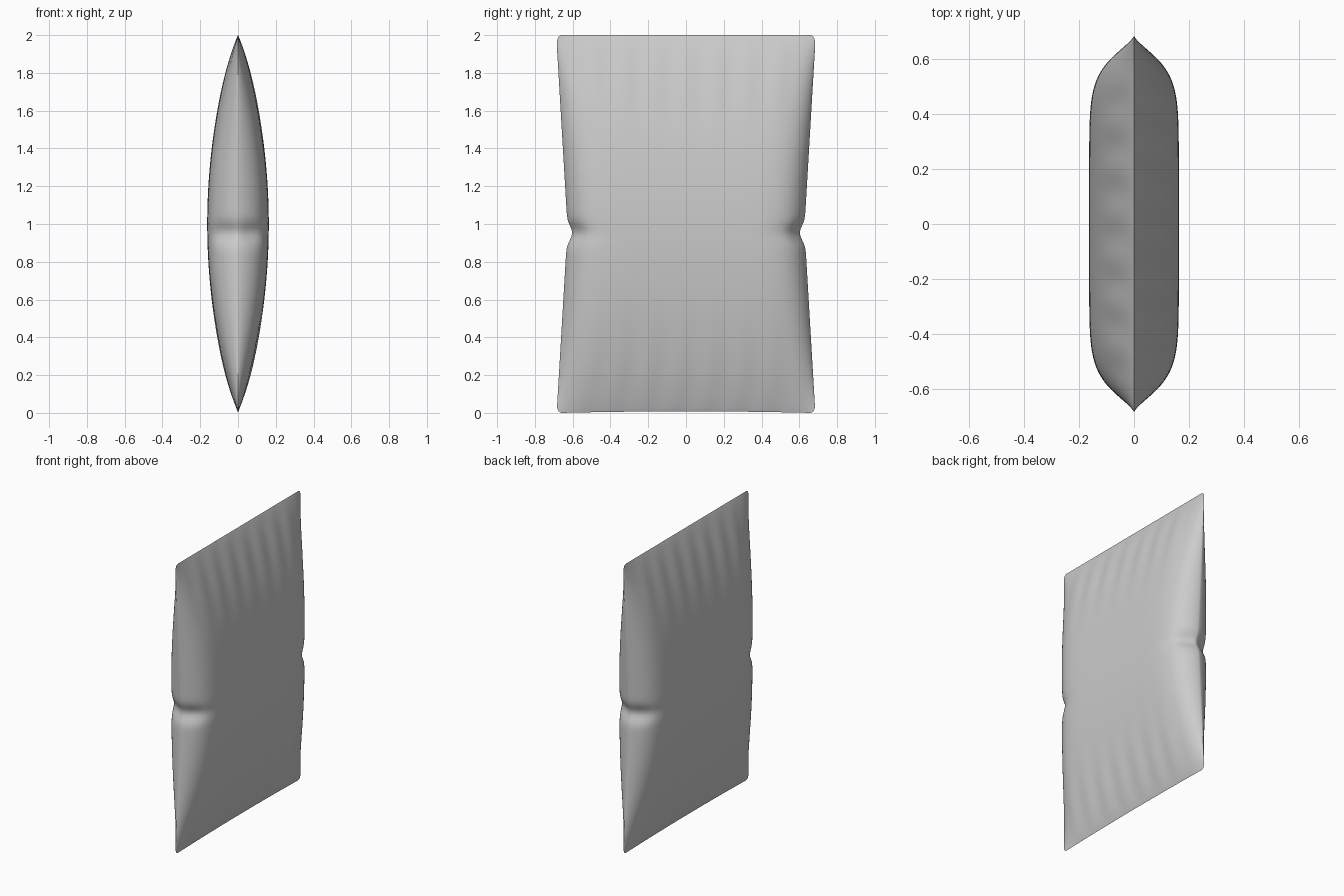
import bpy, bmesh, math

if "Cube" in bpy.data.objects:
    bpy.data.objects.remove(bpy.data.objects["Cube"])

NU, NV = 96, 120      # divisions across the width and up the height


def half_width(z, side):
    # Waisted outline with rounded corners and a pinch on each side seam
    t = abs(z - 0.98)
    w = 0.624 + 0.056 * min(t / 0.95, 1.0)
    w -= 0.026 * math.exp(-((z - 0.95) / 0.05) ** 2)
    r = 0.04
    d = min(z, 2 - z)
    if d < r:
        w -= 0.022 * (1 - math.sqrt(max(0, 1 - ((r - d) / r) ** 2)))
    return w + 0.003


def thickness(s, z, side):
    # Inflated lens profile up the height, flat-topped profile across the width
    t = z - 1
    lens = max(0, 1 - t * t) ** 0.92
    across = max(0, 1 - abs(s) ** 8) ** 0.7
    x = 0.163 * lens * across
    # Gathers running in from the top and bottom seams
    fade = math.exp(-((1 - abs(t)) / 0.32) ** 2) * max(0, 1 - s ** 4)
    x *= 1 + 0.07 * fade * math.sin(s * 26 + side * 0.8 + (1 if t > 0 else 2.3))
    # Dimple beside each side pinch
    dent = math.exp(-((z - 0.95) / 0.055) ** 2 - ((abs(s) - 1) / 0.07) ** 2)
    return x * (1 - 0.28 * dent)


bm = bmesh.new()
for side in (-1, 1):
    rows = []
    for j in range(NV + 1):
        v = j / NV
        # Rows blend even spacing with tighter spacing near the seams
        z = 0.5 * 2 * v + 0.5 * (1 - math.cos(math.pi * v))
        row = []
        for i in range(NU + 1):
            s = -math.cos(math.pi * i / NU)
            y = s * half_width(z, side)
            zz = z + 0.008 * (1 - s * s) * max(0, 1 - z / 0.2)
            row.append(bm.verts.new((side * thickness(s, z, side), y, zz)))
        rows.append(row)
    for j in range(NV):
        for i in range(NU):
            bm.faces.new((rows[j][i], rows[j][i + 1], rows[j + 1][i + 1], rows[j + 1][i]))

# Stitch the two panels together along the seam
bmesh.ops.remove_doubles(bm, verts=bm.verts, dist=0.00005)
bmesh.ops.recalc_face_normals(bm, faces=bm.faces)
mesh = bpy.data.meshes.new("pillow")
bm.to_mesh(mesh)
bm.free()
pillow = bpy.data.objects.new("pillow", mesh)
bpy.context.collection.objects.link(pillow)

bpy.context.view_layer.objects.active = pillow
pillow.select_set(True)
bpy.ops.object.shade_smooth_by_angle(angle=math.radians(50))
